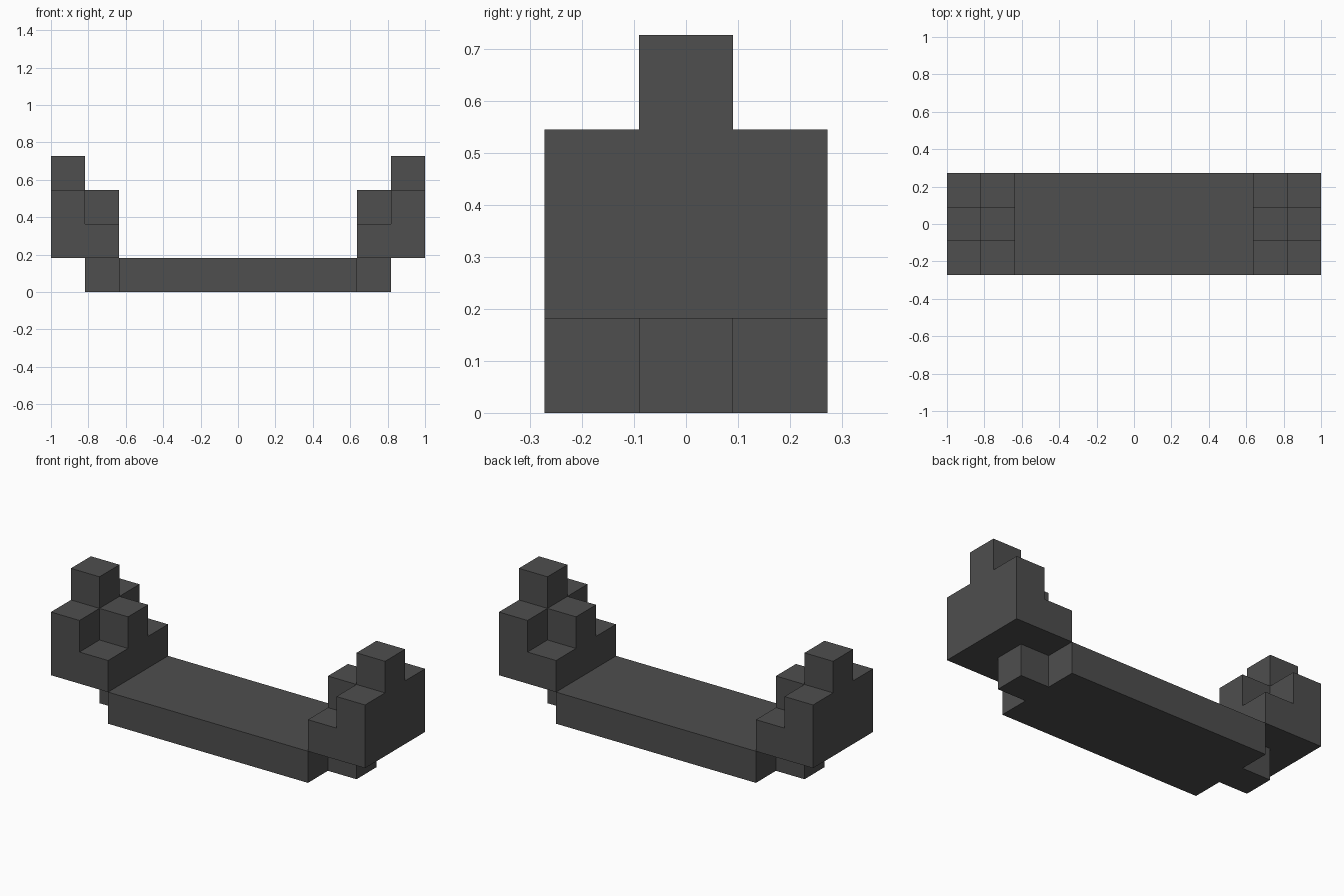
import bpy, bmesh, math
from mathutils import Vector

cube = bpy.data.objects.get("Cube")
if cube:
    bpy.data.objects.remove(cube, do_unlink=True)

U = 2 / 11  # edge of one block: the model is 11 x 3 x 4 blocks

mat = bpy.data.materials.new("dark grey")
mat.use_nodes = True
GREY = (0.077, 0.077, 0.077, 1)
mat.diffuse_color = GREY
bsdf = mat.node_tree.nodes["Principled BSDF"]
bsdf.inputs["Base Color"].default_value = GREY
bsdf.inputs["Roughness"].default_value = 0.8


def block_range(x0, x1, y0, y1, z0, z1):
    """Grid cells from one corner to the other, both included."""
    return {(x, y, z) for x in range(x0, x1 + 1)
            for y in range(y0, y1 + 1) for z in range(z0, z1 + 1)}


def build_part(name, cells):
    """Skin the outside of a set of blocks and merge its flat areas."""
    bm = bmesh.new()
    for cell in cells:
        for axis in range(3):
            for sign in (-1, 1):
                n = Vector((0, 0, 0))
                n[axis] = sign
                if tuple(int(c + d) for c, d in zip(cell, n)) in cells:
                    continue
                a, b = Vector((0, 0, 0)), Vector((0, 0, 0))
                a[(axis + 1) % 3] = 1
                b = n.cross(a)
                mid = Vector(cell) + Vector((0, 0, 0.5)) + n / 2
                bm.faces.new([bm.verts.new((mid + (a * s + b * t) / 2) * U)
                              for s, t in ((-1, -1), (1, -1), (1, 1), (-1, 1))])
    bmesh.ops.remove_doubles(bm, verts=bm.verts, dist=1e-4)
    bmesh.ops.dissolve_limit(bm, angle_limit=math.radians(1),
                             verts=bm.verts, edges=bm.edges)
    bmesh.ops.recalc_face_normals(bm, faces=bm.faces)
    mesh = bpy.data.meshes.new(name)
    bm.to_mesh(mesh)
    bm.free()
    mesh.materials.append(mat)
    obj = bpy.data.objects.new(name, mesh)
    bpy.context.collection.objects.link(obj)


# Flat base with a narrow tab under each end
build_part("base", block_range(-3, 3, -1, 1, 0, 0) | block_range(-4, 4, 0, 0, 0, 0))

# Stepped end block: foot, outer wall, inner stud and top stud
end = (block_range(4, 5, -1, 1, 1, 1) | block_range(5, 5, -1, 1, 2, 2)
       | block_range(4, 4, 0, 0, 2, 2) | block_range(5, 5, 0, 0, 3, 3))
for side, s in (("left", 1), ("right", -1)):
    build_part(side + "_end_block", {(s * x, y, z) for x, y, z in end})
